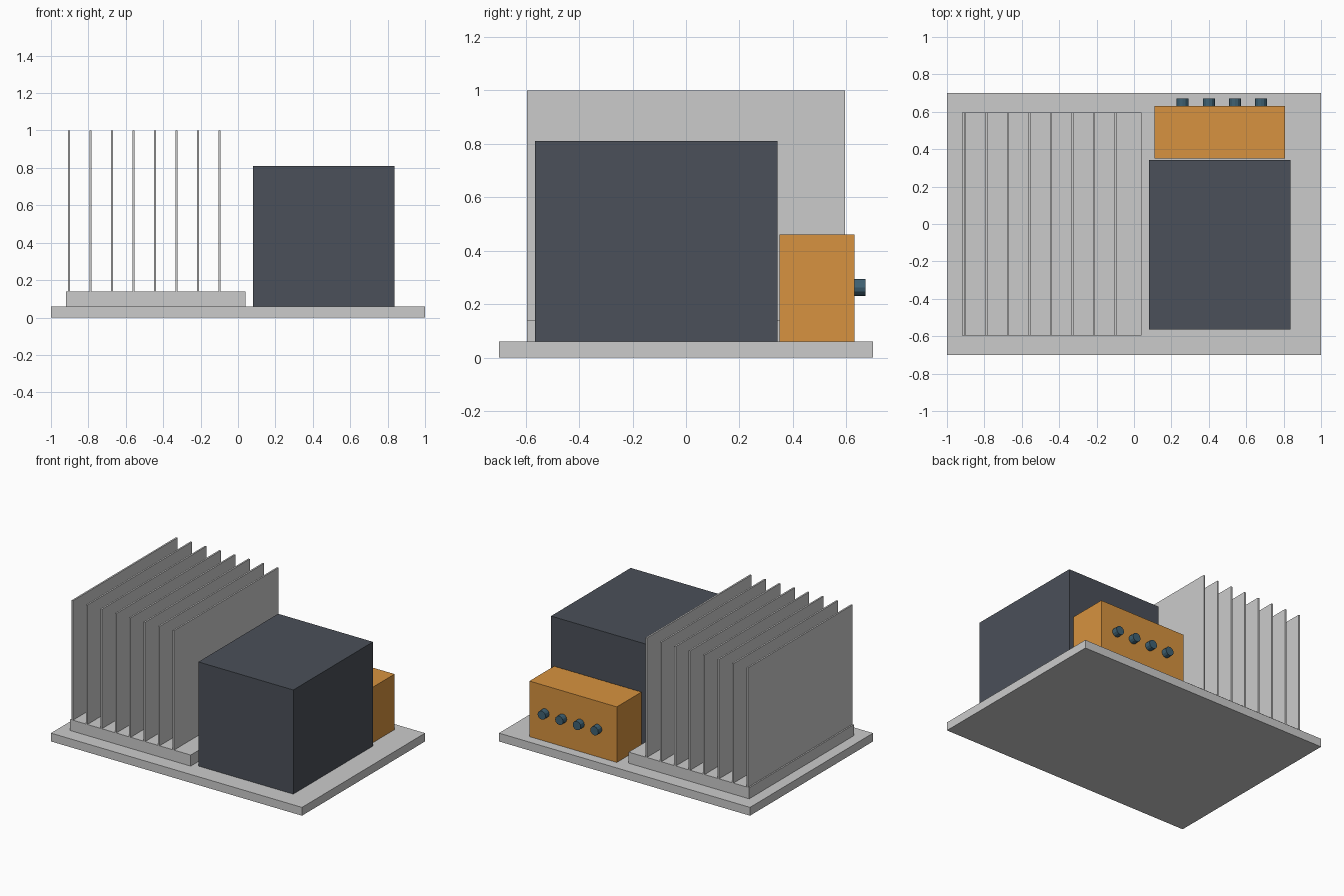
import bpy
from math import pi

if "Cube" in bpy.data.objects:
    bpy.data.objects.remove(bpy.data.objects["Cube"])


def material(name, color):
    m = bpy.data.materials.new(name)
    m.diffuse_color = color
    m.use_nodes = True
    m.node_tree.nodes["Principled BSDF"].inputs["Base Color"].default_value = m.diffuse_color
    return m


def box(name, x, y, z, mat=None):
    """Box from (min, max) ranges on each axis."""
    bpy.ops.mesh.primitive_cube_add(
        size=1, location=[(a + b) / 2 for a, b in (x, y, z)])
    o = bpy.context.object
    o.name = name
    for v in o.data.vertices:
        v.co = [c * (b - a) for c, (a, b) in zip(v.co, (x, y, z))]
    if mat:
        o.data.materials.append(mat)
    return o


dark = material("dark_slate", (0.07, 0.08, 0.1, 1))
orange = material("orange", (0.68, 0.29, 0.05, 1))
teal = material("teal", (0.05, 0.12, 0.17, 1))

# Chassis plate
box("base_plate", (-1, 1), (-0.7, 0.7), (0, 0.06))

# Heat sink: foot and eight thin fins
box("heatsink_foot", (-0.92, 0.04), (-0.595, 0.595), (0.06, 0.14))
for i in range(8):
    x = -0.904 + i * 0.115
    box(f"heatsink_fin_{i + 1}", (x - 0.006, x + 0.006), (-0.595, 0.595), (0.14, 1.0))

# Transformer block and terminal block behind it
box("transformer", (0.08, 0.836), (-0.565, 0.342), (0.06, 0.81), dark)
box("terminal_block", (0.11, 0.806), (0.35, 0.63), (0.06, 0.46), orange)

# Terminal screws on the back face
for i in range(4):
    bpy.ops.mesh.primitive_cylinder_add(
        vertices=12, radius=0.032, depth=0.042,
        location=(0.26 + i * 0.14, 0.651, 0.263), rotation=(pi / 2, 0, 0))
    screw = bpy.context.object
    screw.name = f"terminal_screw_{i + 1}"
    screw.data.materials.append(teal)
